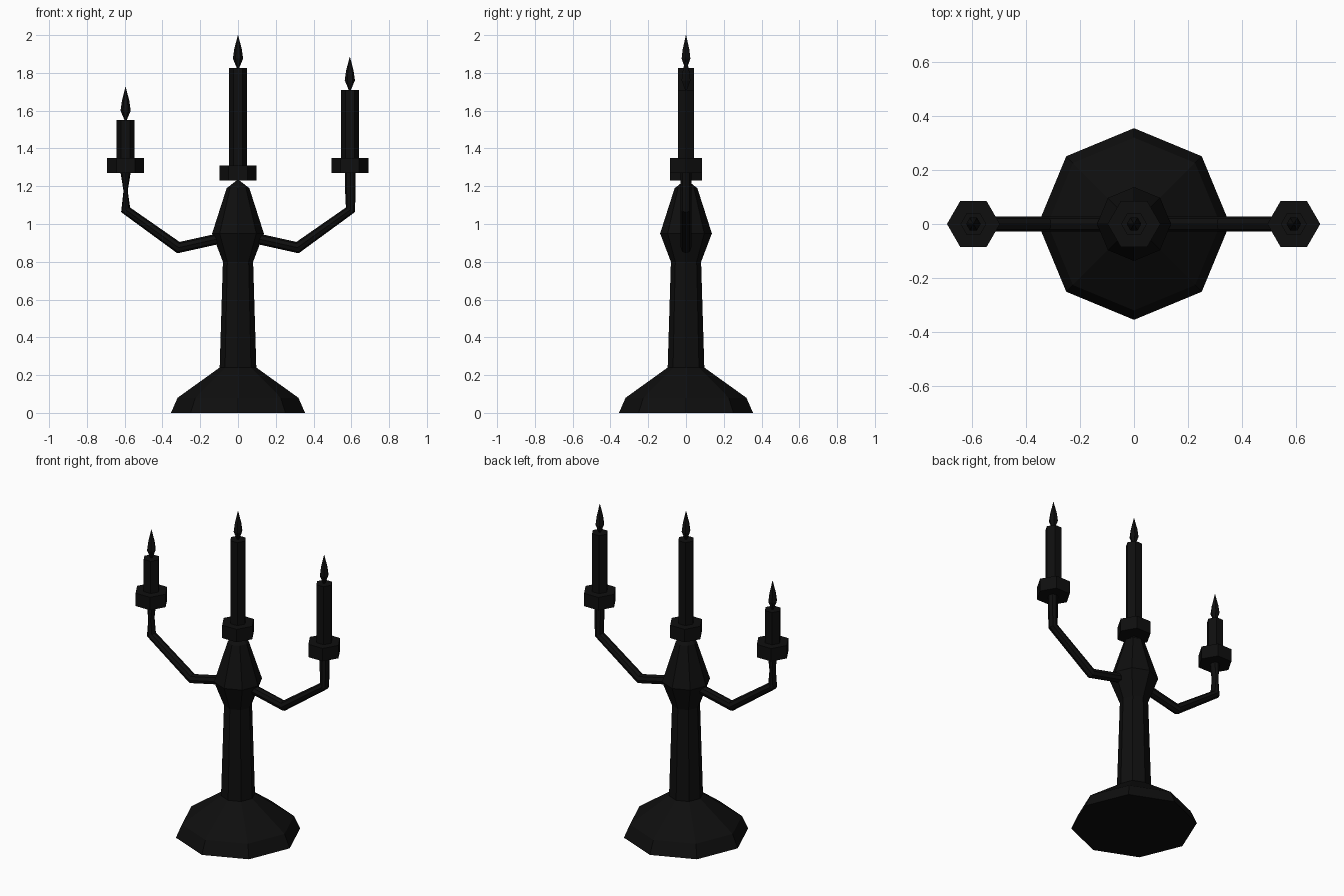
import bpy, bmesh, math
from mathutils import Vector

if "Cube" in bpy.data.objects:
    bpy.data.objects.remove(bpy.data.objects["Cube"])

black = bpy.data.materials.new("black iron")
black.diffuse_color = (0.0045, 0.0045, 0.0045, 1)
black.use_nodes = True
black.node_tree.nodes["Principled BSDF"].inputs["Base Color"].default_value = black.diffuse_color


def skin(name, rings):
    """Join closed rings of points into a capped tube."""
    bm = bmesh.new()
    loops = [[bm.verts.new(p) for p in ring] for ring in rings]
    for a, b in zip(loops, loops[1:]):
        n = len(a)
        for i in range(n):
            j = (i + 1) % n
            bm.faces.new((a[i], a[j], b[j], b[i]))
    bm.faces.new(loops[0][::-1])
    bm.faces.new(loops[-1])
    bmesh.ops.remove_doubles(bm, verts=bm.verts, dist=1e-4)
    bmesh.ops.recalc_face_normals(bm, faces=bm.faces)
    me = bpy.data.meshes.new(name)
    bm.to_mesh(me)
    bm.free()
    me.materials.append(black)
    ob = bpy.data.objects.new(name, me)
    bpy.context.collection.objects.link(ob)
    return ob


def lathe(name, profile, sides, x=0.0, z=0.0):
    """Turn a (radius, height) profile around a vertical axis."""
    ang = [2 * math.pi * i / sides for i in range(sides)]
    return skin(name, [[(x + max(r, 0.001) * math.cos(a), max(r, 0.001) * math.sin(a), z + h)
                        for a in ang] for r, h in profile])


def arm(name, path, radius=0.028, sides=8):
    """Mitred tube in the xz plane; path points are (x, z, width scale)."""
    pts = [Vector((x, 0, z)) for x, z, s in path]
    rings = []
    for i, p in enumerate(pts):
        d_in = (p - pts[max(i - 1, 0)]).normalized()
        d_out = (pts[min(i + 1, len(pts) - 1)] - p).normalized()
        t = (d_in + d_out).normalized()
        side = Vector((-t.z, 0, t.x))
        stretch = 1 / max(t.dot(d_out if d_out.length else d_in), 0.5)
        ring = []
        for k in range(sides):
            a = 2 * math.pi * k / sides
            ring.append(p + side * radius * stretch * path[i][2] * math.cos(a)
                        + Vector((0, radius * math.sin(a), 0)))
        rings.append(ring)
    return skin(name, rings)


# octagonal foot, column and bulb in one turned piece
lathe("stand", [(0.355, 0), (0.32, 0.08), (0.097, 0.24), (0.08, 0.80),
                (0.137, 0.95), (0.06, 1.19), (0.0, 1.235)], 8)

# bent arms; the left stem is pinched halfway up
for side, label, pinch in ((-1, "left", 0.4), (1, "right", 1.0)):
    arm(label + "_arm", [(0, 0.945, 1), (side * 0.315, 0.875, 1), (side * 0.595, 1.075, 0.85),
                         (side * 0.595, 1.175, pinch), (side * 0.595, 1.28, 1)])

# hexagonal cups, candles and flames
for label, x, cup, top in (("left", -0.595, 1.27, 1.55),
                           ("middle", 0.0, 1.23, 1.825),
                           ("right", 0.592, 1.27, 1.71)):
    lathe(label + "_cup", [(0.098, cup), (0.098, cup + 0.08)], 6, x)
    lathe(label + "_candle", [(0.048, cup + 0.07), (0.048, top)], 6, x)
    lathe(label + "_flame", [(0.005, -0.002), (0.027, 0.05), (0.02, 0.1), (0.0, 0.175)], 6, x, top)
